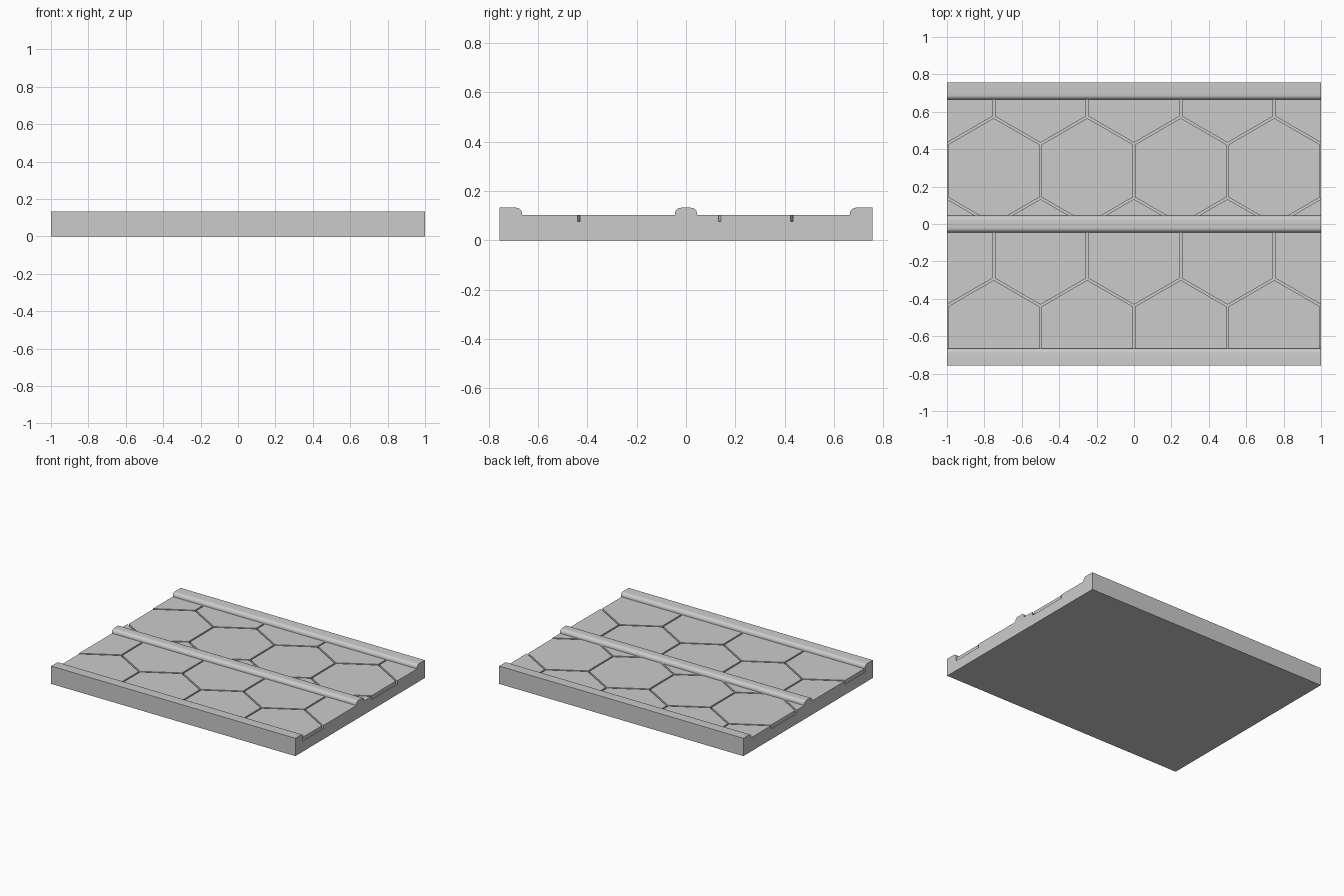
import bpy, bmesh
from math import sin, cos, pi, sqrt

if "Cube" in bpy.data.objects:
    bpy.data.objects.remove(bpy.data.objects["Cube"])

HALF_Y, TOP, TILE_Z, FLOOR = 0.757, 0.132, 0.102, 0.076
RAIL_IN, MID, R = 0.665, 0.045, 0.024
SIDE = 0.5 / sqrt(3)          # hexagon side for 0.5 wide tiles
GAP = 0.006                   # half groove width


def make_object(name, bm):
    mesh = bpy.data.meshes.new(name)
    bm.to_mesh(mesh)
    bm.free()
    ob = bpy.data.objects.new(name, mesh)
    bpy.context.collection.objects.link(ob)
    return ob


def apply(ob, mod):
    bpy.ops.object.select_all(action='DESELECT')
    bpy.context.view_layer.objects.active = ob
    ob.select_set(True)
    bpy.ops.object.modifier_apply(modifier=mod.name)


def arc(cy, a0, a1, n=6):
    return [(cy + R * cos(a0 + (a1 - a0) * i / n),
             TOP - R + R * sin(a0 + (a1 - a0) * i / n)) for i in range(n + 1)]


# Slab with three rounded rails: half profile mirrored, then extruded along x
half = [(HALF_Y, 0), (HALF_Y, TOP)]
half += arc(RAIL_IN + R, pi / 2, pi)
half += [(RAIL_IN, FLOOR), (MID, FLOOR)]
half += arc(MID - R, 0, pi / 2)
profile = half + [(-y, z) for y, z in reversed(half)]

bm = bmesh.new()
ends = [[bm.verts.new((x, y, z)) for y, z in profile] for x in (-1, 1)]
for loop in ends:
    bm.faces.new(loop)
n = len(profile)
for i in range(n):
    j = (i + 1) % n
    bm.faces.new((ends[0][i], ends[0][j], ends[1][j], ends[1][i]))
bmesh.ops.recalc_face_normals(bm, faces=bm.faces)
panel = make_object("hex_tiled_panel", bm)

# Hexagonal tiles, trimmed to the slab outline
bm = bmesh.new()
rad = SIDE - GAP * 2 / sqrt(3)
for row in range(-2, 2):
    cy = 0.284 + row * 1.5 * SIDE
    xs = [-0.75, -0.25, 0.25, 0.75] if row % 2 == 0 else [-1, -0.5, 0, 0.5, 1]
    for cx in xs:
        bm.faces.new([bm.verts.new((cx + rad * cos(pi / 6 + k * pi / 3),
                                    cy + rad * sin(pi / 6 + k * pi / 3), TILE_Z))
                      for k in range(6)])
for s in (-1, 1):
    for co, no in (((s, 0, 0), (s, 0, 0)), ((0, s * 0.71, 0), (0, s, 0))):
        bmesh.ops.bisect_plane(bm, geom=bm.verts[:] + bm.edges[:] + bm.faces[:],
                               plane_co=co, plane_no=no, clear_outer=True)
tiles = make_object("tiles", bm)
solid = tiles.modifiers.new("thickness", 'SOLIDIFY')
solid.thickness = 0.06
solid.offset = -1
apply(tiles, solid)

# Fuse tiles into the slab so the gaps become grooves
join = panel.modifiers.new("join", 'BOOLEAN')
join.operation = 'UNION'
join.solver = 'EXACT'
join.object = tiles
apply(panel, join)
bpy.data.objects.remove(tiles)

bpy.ops.object.shade_smooth_by_angle(angle=pi / 6)
